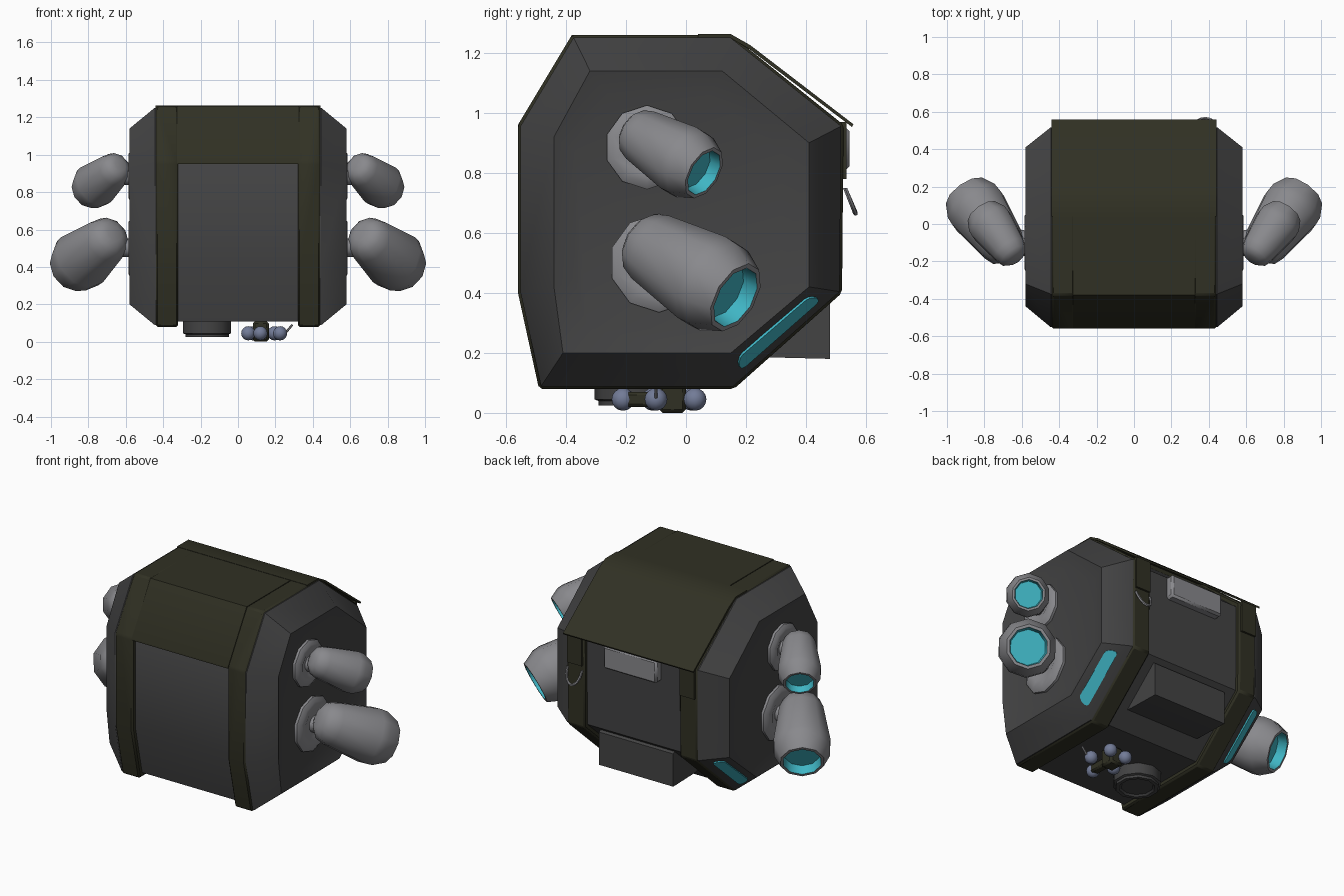
import bpy, bmesh, math
from mathutils import Vector, Matrix

if "Cube" in bpy.data.objects:
    bpy.data.objects.remove(bpy.data.objects["Cube"])


def material(name, r, g, b):
    m = bpy.data.materials.new(name)
    m.diffuse_color = (r, g, b, 1)
    m.use_nodes = True
    m.node_tree.nodes["Principled BSDF"].inputs["Base Color"].default_value = m.diffuse_color
    return m


OLIVE = material("dark olive", 0.030, 0.030, 0.017)
DARK = material("dark grey", 0.056, 0.056, 0.057)
GREY = material("light grey", 0.25, 0.25, 0.265)
CYAN = material("cyan glow", 0.05, 0.46, 0.55)
BLUE = material("blue grey", 0.17, 0.20, 0.31)


def finish(name, bm, *mats, smooth=True, bevel=0):
    bmesh.ops.recalc_face_normals(bm, faces=bm.faces)
    me = bpy.data.meshes.new(name)
    bm.to_mesh(me)
    bm.free()
    ob = bpy.data.objects.new(name, me)
    bpy.context.collection.objects.link(ob)
    for m in mats:
        me.materials.append(m)
    if bevel:
        mod = ob.modifiers.new("bevel", 'BEVEL')
        mod.width = bevel
        mod.segments = 1
    if smooth:
        bpy.ops.object.select_all(action='DESELECT')
        ob.select_set(True)
        bpy.context.view_layer.objects.active = ob
        bpy.ops.object.shade_smooth_by_angle(angle=math.radians(38))
    return ob


def loft(name, loops, *mats, rule=None, **kw):
    """Skin a series of equal point loops and cap both ends."""
    bm = bmesh.new()
    rows = [[bm.verts.new(p) for p in loop] for loop in loops]
    n = len(rows[0])
    for k, (a, b) in enumerate(zip(rows, rows[1:])):
        for i in range(n):
            j = (i + 1) % n
            bm.faces.new((a[i], a[j], b[j], b[i])).material_index = rule(k) if rule else 0
    bm.faces.new(rows[0])
    bm.faces.new(rows[-1]).material_index = rule(len(rows) - 1) if rule else 0
    return finish(name, bm, *mats, **kw)


def prism(name, profile, x0, x1, mat, **kw):
    return loft(name, [[(x, y, z) for y, z in profile] for x in (x0, x1)], mat, **kw)


def box(name, lo, hi, mat, **kw):
    return prism(name, [(lo[1], lo[2]), (hi[1], lo[2]), (hi[1], hi[2]), (lo[1], hi[2])],
                 lo[0], hi[0], mat, **kw)


def turned(name, base, axis, profile, sides, *mats, rule=None):
    """Revolve (distance, radius) pairs about an axis."""
    rot = Vector(axis).to_track_quat('Z', 'Y')
    loops = []
    for t, r in profile:
        ring = [Vector((r * math.cos(2 * math.pi * (i + .5) / sides),
                        r * math.sin(2 * math.pi * (i + .5) / sides), t)) for i in range(sides)]
        loops.append([Vector(base) + rot @ p for p in ring])
    return loft(name, loops, *mats, rule=rule)


def ball(name, centre, r):
    bm = bmesh.new()
    bmesh.ops.create_uvsphere(bm, u_segments=12, v_segments=8, radius=r,
                              matrix=Matrix.Translation(centre))
    return finish(name, bm, BLUE)


def scaled(profile, f):
    return [(-0.02 + (y + 0.02) * f, 0.66 + (z - 0.66) * f) for y, z in profile]


# Side outlines (y, z): full body, raised rim and recessed panel
BODY = [(-.38, 1.26), (.15, 1.26), (.525, .96), (.52, .40), (.16, .08), (-.49, .08), (-.56, .40), (-.56, .96)]
RIM = [(-.32, 1.14), (.12, 1.14), (.41, .90), (.41, .42), (.15, .20), (-.41, .20), (-.44, .42), (-.44, .92)]
PANEL = [(-.26, 1.06), (.08, 1.06), (.32, .86), (.32, .44), (.13, .28), (-.33, .28), (-.37, .45), (-.37, .87)]
POD = scaled(BODY, .985)

# Inner body, set back between the straps
prism("inner_body", scaled(BODY, .95), -.33, .33, DARK)

# Hood over the top and rear flap
prism("top_hood", [(-.56, .95), (-.56, .96), (-.38, 1.26), (.15, 1.26), (.15, 1.2), (-.35, 1.2), (-.51, .95)],
      -.325, .325, OLIVE)
prism("rear_flap", [(.04, 1.262), (.15, 1.262), (.215, 1.225), (.558, .962), (.553, .953),
                    (.21, 1.213), (.148, 1.25), (.04, 1.25)], -.44, .44, OLIVE)

# Rear fittings
prism("rear_lower_box", [(.48, .18), (.48, .38), (.40, .44), (.15, .44), (.15, .20), (.28, .185)],
      -.25, .25, DARK)
box("rear_light_box", (-.18, .44, .81), (.18, .545, .95), GREY, bevel=.012)

# Thruster shape: distance along axis, radius; ends with the inside of the nozzle
NOZZLE = [(0, .045), (.01, .075), (.035, .108), (.09, .128), (.33, .165), (.375, .162),
          (.455, .125), (.455, .108), (.40, .100)]
AXIS = Vector((.53, .73, -.43))

for s, side in ((1, "right"), (-1, "left")):
    # Strap ring and side pod
    prism(side + "_strap", BODY, s * .32, s * .44, OLIVE, bevel=.01)
    stack = ((.43, POD), (.445, POD), (.58, RIM), (.555, PANEL))
    loft(side + "_side_pod", [[(s * x, y, z) for y, z in p] for x, p in stack], DARK)
    box(side + "_strap_clip", (s * .33, .50, .78), (s * .43, .535, .97), OLIVE)

    # Light strip on the lower rear bevel: a capsule mapped onto the face
    a, b = [Vector((.445, *POD[i])) for i in (4, 3)]
    c, d = [Vector((.58, *RIM[i])) for i in (4, 3)]
    normal = (b - a).cross(c - a).normalized()
    if normal.x < 0:
        normal = -normal
    pts = []
    for k in range(12):
        ang = math.pi * (k if k < 6 else k - 1) / 5 - math.pi / 2
        u = (.85 if k < 6 else .12) + .055 * math.cos(ang)
        v = .52 + .21 * math.sin(ang)
        pts.append(a.lerp(b, u).lerp(c.lerp(d, u), v))
    loft(side + "_light_strip",
         [[((p + normal * h).x * s, (p + normal * h).y, (p + normal * h).z) for p in pts]
          for h in (-.006, .007)], CYAN, smooth=False)

    # Thrusters with mounting disc and neck
    for level, rim, f, mount, r in (("upper", (.81, .06, .80), .75, (-.13, .885), .14),
                                    ("lower", (.90, .165, .385), 1.0, (-.09, .50), .165)):
        name = side + "_" + level
        axis = Vector((s * AXIS.x, AXIS.y, AXIS.z))
        base = Vector((s * rim[0], rim[1], rim[2])) - axis * .455 * f
        turned(name + "_thruster", base, axis, [(t * f, q * f) for t, q in NOZZLE], 10,
               GREY, CYAN, rule=lambda k: 1 if k >= 7 else 0)
        turned(name + "_mount_disc", (s * .55, *mount), (s, 0, 0),
               [(0, r), (.02, r), (.035, r * .85), (.035, r * .6), (.025, r * .45)], 10, GREY)
        start = Vector((s * .55, *mount))
        end = base + axis * .16 * f
        turned(name + "_neck", start, end - start,
               [(0, .05), ((end - start).length, .05)], 10, GREY)

# Hook hanging from the right strap
bm = bmesh.new()
rows = []
for i in range(9):
    ang = math.pi + math.pi * i / 8
    o = Vector((math.cos(ang), 0, math.sin(ang)))
    rows.append([bm.verts.new(Vector((.38, .53, .75)) + o * (.05 + .008 * math.cos(q * math.pi / 3))
                 + Vector((0, .035 * -o.z, -.035 * -o.z)) + Vector((0, .008 * math.sin(q * math.pi / 3), 0)))
                 for q in range(6)])
for p, q in zip(rows, rows[1:]):
    for i in range(6):
        bm.faces.new((p[i], p[(i + 1) % 6], q[(i + 1) % 6], q[i]))
bm.faces.new(rows[0])
bm.faces.new(rows[-1])
finish("strap_hook", bm, GREY)

# Underside: sensor puck and small jointed arm
turned("sensor_puck", (-.165, -.17, .11), (0, 0, -1),
       [(0, .135), (.065, .135), (.07, .122), (.085, .122), (.085, .10), (.075, .09)], 10, DARK)
box("arm_upper_link", (.08, -.09, 0), (.165, .0, .11), OLIVE, bevel=.012)
box("arm_lower_link", (.10, -.21, .02), (.15, -.05, .07), OLIVE, bevel=.01)
for i, p in enumerate(((.055, -.11), (.195, .03), (.225, -.10), (.12, -.21), (.08, .02))):
    ball("arm_joint_%d" % (i + 1), (*p, .045), .038)
turned("arm_cable", (.24, -.1, .03), (.05, 0, .06), [(0, .006), (.08, .006)], 6, GREY)
